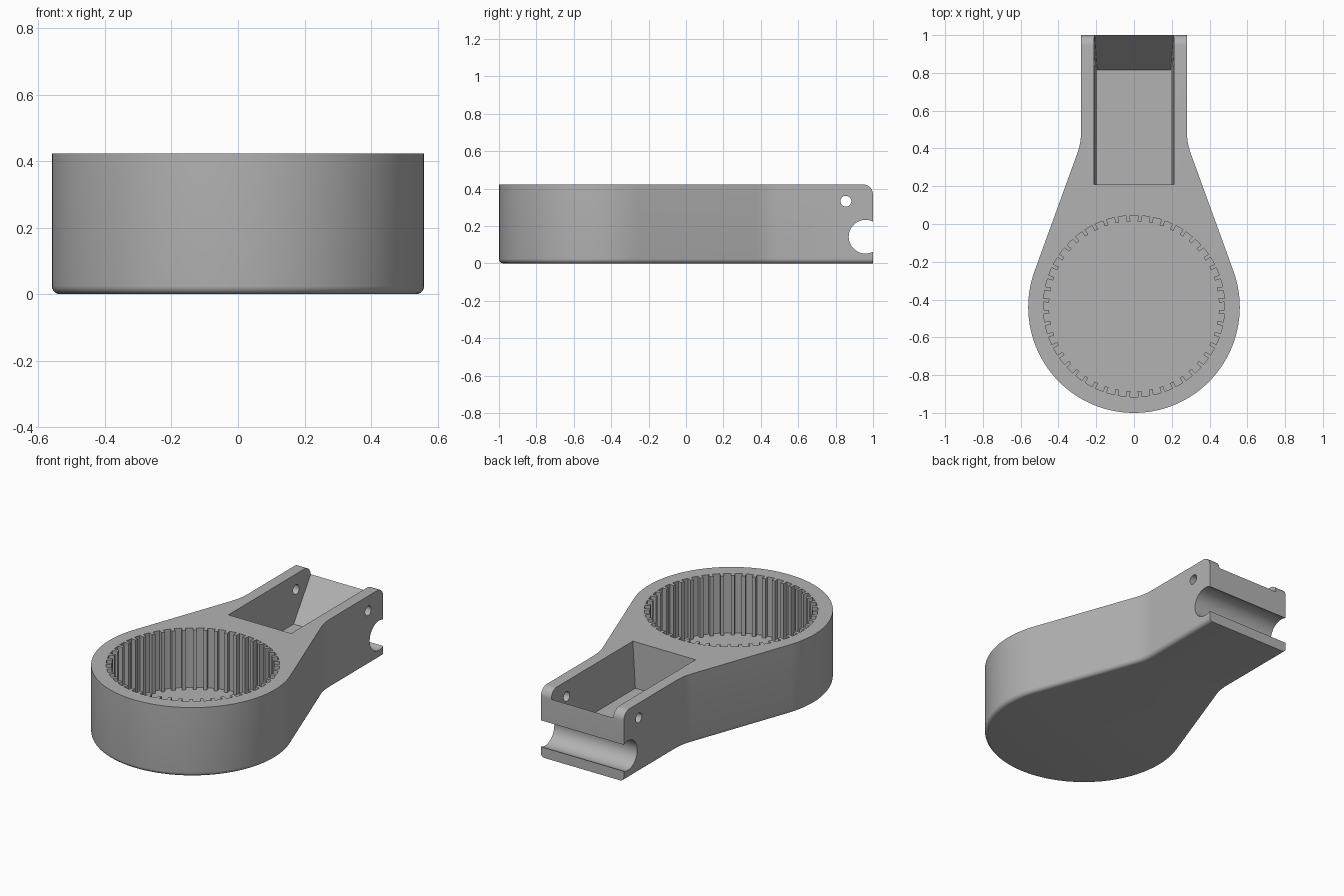
import bpy, bmesh, math
from math import sin, cos, pi

if "Cube" in bpy.data.objects:
    bpy.data.objects.remove(bpy.data.objects["Cube"])

H = 0.423            # overall height
CY, R = -0.44, 0.56  # round head centre and radius
NECK = 0.28          # half width of the neck
EDGE = 0.025         # rounding of the bottom edge

grey = bpy.data.materials.new("plain grey")
grey.diffuse_color = (0.45, 0.45, 0.45, 1)
grey.use_nodes = True
grey.node_tree.nodes["Principled BSDF"].inputs["Base Color"].default_value = grey.diffuse_color


def loft(name, loops):
    """Closed solid from a stack of equally sized 3D loops."""
    bm = bmesh.new()
    rings = [[bm.verts.new(p) for p in loop] for loop in loops]
    n = len(rings[0])
    for a, b in zip(rings, rings[1:]):
        for i in range(n):
            j = (i + 1) % n
            bm.faces.new((a[i], a[j], b[j], b[i]))
    bm.faces.new(rings[0][::-1])
    bm.faces.new(rings[-1])
    bmesh.ops.recalc_face_normals(bm, faces=bm.faces)
    me = bpy.data.meshes.new(name)
    bm.to_mesh(me)
    bm.free()
    me.materials.append(grey)
    ob = bpy.data.objects.new(name, me)
    bpy.context.collection.objects.link(ob)
    return ob


def across(name, profile, half):
    """Solid from a (y, z) profile run across x; half(z) is the half width."""
    return loft(name, [[(s * half(z), y, z) for y, z in profile] for s in (-1, 1)])


def circle(cy, cz, r, n=64):
    return [(cy + r * cos(2 * pi * i / n), cz + r * sin(2 * pi * i / n)) for i in range(n)]


def outline(d):
    """Teardrop outline of the body, moved inwards by d."""
    t = math.acos(R / math.hypot(NECK, 0.43 - CY))
    t = math.atan2(0.43 - CY, NECK) - t          # angle of the tangent point
    w, r = NECK - d, R - d
    cy = CY + (r - w * cos(t)) / sin(t)          # neck corner
    p0, p2 = (w, cy + 0.06), (w + 0.06 * sin(t), cy - 0.06 * cos(t))
    half = [(w, 1.0)]
    for i in range(7):                           # blended neck corner
        u = i / 6
        half.append(tuple((1 - u) ** 2 * a + 2 * u * (1 - u) * b + u * u * c
                          for a, b, c in zip(p0, (w, cy), p2)))
    n = 48
    for i in range(n + 1):
        a = t - (t + pi / 2) * i / n
        half.append((r * cos(a), CY + r * sin(a)))
    return half + [(-x, y) for x, y in half[-2::-1]]


# Body with rounded bottom edge
levels = [(EDGE * (1 - sin(a)), EDGE * (1 - cos(a)))
          for a in (pi / 2 * i / 6 for i in range(7))] + [(0, H)]
body = loft("body", [[(x, y, z) for x, y in outline(d)] for d, z in levels])

# Ribbed round bore
TEETH, BORE, RIB = 48, 0.48, 0.45
bore = []
for k in range(TEETH):
    c = 2 * pi * k / TEETH + pi / TEETH
    step, w = 2 * pi / TEETH, 0.010
    for r, a in ((BORE, -w / BORE), (RIB, -w / RIB), (RIB, w / RIB), (BORE, w / BORE),
                 (BORE, step * 0.4), (BORE, step * 0.6)):
        bore.append((r * cos(c + a), CY + 0.005 + r * sin(c + a)))
cutters = [loft("bore_cutter", [[(x, y, z) for x, y in bore] for z in (0.06, 0.6)])]

# Tapered pocket with a ramp at the open end
FLOOR = 0.14
cutters.append(across("pocket_cutter",
    [(0.21, FLOOR), (0.815, FLOOR), (1.0, 0.37), (1.05, 0.37), (1.05, 0.5), (0.21, 0.5)],
    lambda z: 0.195 + (z - FLOOR) * 0.06))

# Hinge groove, pin holes and rounded cheek corners
cutters.append(across("groove_cutter", circle(0.96, 0.143, 0.09), lambda z: 0.5))
cutters.append(across("pin_hole_cutter", circle(0.855, 0.333, 0.029, 32), lambda z: 0.5))
arc = [(0.945 + 0.055 * sin(a), H - 0.055 + 0.055 * cos(a))
       for a in (pi / 2 * i / 10 for i in range(11))]
cutters.append(across("corner_cutter", arc + [(1.02, H - 0.055), (1.02, 0.5), (0.945, 0.5)],
                      lambda z: 0.5))

bpy.context.view_layer.objects.active = body
body.select_set(True)
for c in cutters:
    c.hide_render = True
    m = body.modifiers.new(c.name, 'BOOLEAN')
    m.operation, m.solver, m.object = 'DIFFERENCE', 'EXACT', c
    bpy.ops.object.modifier_apply(modifier=m.name)
    bpy.data.objects.remove(c)

bpy.ops.object.shade_smooth_by_angle(angle=math.radians(30))
